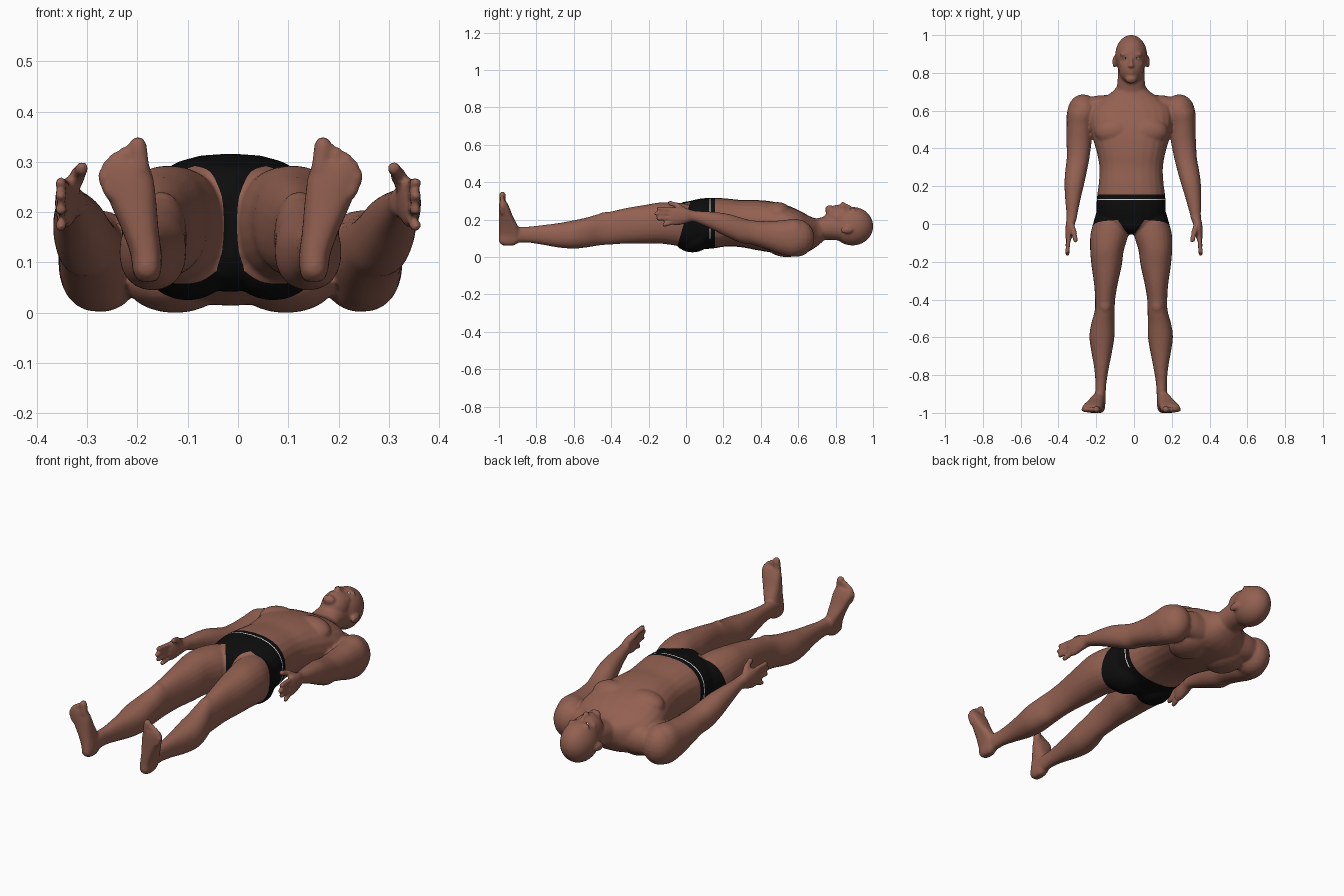
import bpy, bmesh, math
from mathutils import Vector

if "Cube" in bpy.data.objects:
    bpy.data.objects.remove(bpy.data.objects["Cube"])

CX = -0.015          # the figure's midline


def material(name, rgb):
    m = bpy.data.materials.new(name)
    m.diffuse_color = (*rgb, 1)
    m.use_nodes = True
    m.node_tree.nodes["Principled BSDF"].inputs["Base Color"].default_value = m.diffuse_color
    return m


SKIN = material("skin brown", (0.29, 0.118, 0.082))
BLACK = material("trunks black", (0.004, 0.004, 0.004))
WHITE = material("trim white", (0.7, 0.7, 0.7))
IRIS = material("iris brown", (0.05, 0.025, 0.015))


def spline(rows, steps=4):
    """Catmull-Rom interpolation of section rows."""
    out = []
    for i in range(len(rows) - 1):
        a, b = rows[max(i - 1, 0)], rows[i]
        c, d = rows[i + 1], rows[min(i + 2, len(rows) - 1)]
        for k in range(steps):
            t = k / steps
            out.append([0.5 * (2 * q + (r - p) * t + (2 * p - 5 * q + 4 * r - s) * t * t
                               + (3 * q - p - 3 * r + s) * t ** 3)
                        for p, q, r, s in zip(a, b, c, d)])
    return out + [list(rows[-1])]


def bridge(bm, rings):
    """Closed tube through rings of points."""
    rings = [[bm.verts.new(p) for p in r] for r in rings]
    n = len(rings[0])
    for r0, r1 in zip(rings, rings[1:]):
        for i in range(n):
            j = (i + 1) % n
            bm.faces.new((r0[i], r0[j], r1[j], r1[i]))
    bm.faces.new(rings[0][::-1])
    bm.faces.new(rings[-1])
    return [v for r in rings for v in r]


def loft(bm, rows, side=1, power=2.2, upright=False, n=24):
    """Rows: (x, position along axis, low, high, half width). Axis is y, or z if upright."""
    rings = []
    for x, along, lo, hi, rx in spline(rows):
        ring = []
        for i in range(n):
            a = 2 * math.pi * i / n
            c, s = math.cos(a), math.sin(a)
            u = side * (x + rx * math.copysign(abs(c) ** (2 / power), c))
            v = (lo + hi) / 2 + (hi - lo) / 2 * math.copysign(abs(s) ** (2 / power), s)
            ring.append((u, v, along) if upright else (u, along, v))
        rings.append(ring)
    return bridge(bm, rings)


def blob(bm, c, r, side=1, n=20, m=12):
    """Ellipsoid."""
    rings = []
    for k in range(m + 1):
        t = math.pi * (.02 + .96 * k / m)
        rings.append([(side * c[0] + r[0] * math.sin(t) * math.cos(2 * math.pi * i / n),
                       c[1] + r[1] * math.sin(t) * math.sin(2 * math.pi * i / n),
                       c[2] - r[2] * math.cos(t)) for i in range(n)])
    return bridge(bm, rings)


def digit(bm, a, b, r, side=1, n=12):
    """Rounded finger or toe from a to b."""
    a, b = Vector((a[0] * side, *a[1:])), Vector((b[0] * side, *b[1:]))
    q = (b - a).to_track_quat('Z', 'Y')
    rings = []
    for end, start in ((a, .03), (b, .5)):
        for k in range(5):
            t = math.pi * (start + .47 * k / 4)
            rings.append([end + q @ Vector((r * math.sin(t) * math.cos(2 * math.pi * i / n),
                                            r * math.sin(t) * math.sin(2 * math.pi * i / n),
                                            -r * math.cos(t))) for i in range(n)])
    return bridge(bm, rings)


bm = bmesh.new()

# torso
loft(bm, [(0, -.055, .11, .24, .02), (0, -.03, .07, .29, .06), (0, .02, .05, .303, .165),
          (0, .08, .045, .316, .183), (0, .15, .05, .32, .18), (0, .22, .06, .316, .171),
          (0, .30, .055, .308, .168), (0, .38, .04, .308, .182), (0, .46, .027, .30, .205),
          (0, .54, .018, .28, .222), (0, .61, .02, .25, .215), (0, .66, .035, .222, .16),
          (0, .70, .06, .208, .10), (0, .73, .085, .20, .075)], power=2.4)
# neck
loft(bm, [(0, .64, .06, .21, .09), (0, .70, .085, .21, .08), (0, .76, .095, .225, .072),
          (0, .84, .09, .23, .07)])
# head and face
blob(bm, (0, .89, .168), (.085, .111, .103), n=32, m=20)
blob(bm, (0, .825, .205), (.067, .085, .075), n=28, m=16)
blob(bm, (0, .768, .257), (.032, .025, .024))
blob(bm, (0, .85, .268), (.011, .034, .022))
blob(bm, (0, .838, .283), (.016, .012, .018))
blob(bm, (0, .812, .273), (.025, .006, .012))
blob(bm, (0, .799, .272), (.021, .006, .012))

for s in (-1, 1):
    blob(bm, (.032, .898, .255), (.028, .010, .014), s)       # brow
    blob(bm, (.04, .845, .238), (.022, .02, .02), s)          # cheek
    blob(bm, (.088, .858, .148), (.011, .033, .02), s)        # ear
    blob(bm, (.09, .49, .235), (.105, .075, .062), s)         # chest
    blob(bm, (.11, .54, .065), (.10, .11, .062), s)           # shoulder blade
    blob(bm, (.13, .625, .115), (.15, .058, .075), s)         # collar
    blob(bm, (.085, .035, .105), (.09, .10, .077), s)         # buttock
    blob(bm, (.138, -.43, .21), (.036, .05, .034), s)         # knee
    # leg
    loft(bm, [(.105, .06, .06, .27, .08), (.108, 0, .052, .288, .094), (.116, -.06, .065, .295, .10),
              (.128, -.14, .075, .295, .089), (.13, -.22, .075, .282, .08), (.134, -.32, .075, .265, .062),
              (.138, -.40, .07, .247, .053), (.14, -.46, .066, .235, .053), (.15, -.53, .055, .215, .062),
              (.155, -.60, .048, .20, .066), (.156, -.68, .054, .185, .054), (.157, -.76, .068, .175, .039),
              (.160, -.84, .08, .166, .029), (.163, -.90, .08, .165, .028), (.165, -.95, .08, .16, .028)], s)
    # foot
    loft(bm, [(.165, .065, -.98, -.92, .018), (.166, .085, -1, -.893, .028), (.168, .12, -1, -.885, .031),
              (.180, .17, -1, -.90, .037), (.193, .22, -1, -.925, .046), (.205, .27, -1, -.945, .052),
              (.208, .30, -.998, -.96, .045)], s, 2.6, True)
    digit(bm, (.178, -.982, .29), (.184, -.982, .336), .018, s)
    for x0, x1, z in ((.203, .211, .322), (.217, .230, .310), (.230, .244, .295), (.240, .253, .276)):
        digit(bm, (x0, -.983, z - .035), (x1, -.982, z), .0125, s)
    # arm and palm
    arm = loft(bm, [(.25, .67, .06, .145, .05), (.262, .60, .008, .205, .076), (.272, .52, .015, .20, .07),
                    (.276, .43, .045, .195, .066), (.281, .35, .07, .20, .06), (.29, .29, .08, .215, .058),
                    (.30, .22, .11, .235, .053), (.308, .14, .15, .245, .042), (.313, .06, .185, .25, .03),
                    (.315, .03, .192, .255, .027), (.322, 0, .183, .265, .024),
                    (.328, -.05, .172, .27, .021), (.332, -.085, .178, .266, .014)], s)
    arm += blob(bm, (.255, .59, .105), (.083, .097, .10), s)  # shoulder
    # fingers and thumb
    for z0, y1, z1 in ((.257, -.148, .262), (.235, -.158, .236), (.212, -.148, .208), (.189, -.115, .176)):
        arm += digit(bm, (.331, -.07, z0), (.338, y1, z1), .0118, s)
    arm += digit(bm, (.318, 0, .245), (.302, -.05, .28), .016, s)
    arm += digit(bm, (.302, -.05, .28), (.295, -.085, .291), .0135, s)
    if s > 0:  # this arm is held slightly further out
        for v in arm:
            v.co.x += .03 * min(1, max(0, (.45 - v.co.y) / .45))

bmesh.ops.recalc_face_normals(bm, faces=bm.faces)

# melt all parts into one smooth skin
me = bpy.data.meshes.new("raw")
bm.to_mesh(me)
bm.free()
raw = bpy.data.objects.new("raw", me)
bpy.context.collection.objects.link(raw)
rm = raw.modifiers.new("melt", 'REMESH')
rm.mode, rm.voxel_size = 'VOXEL', .007
sm = raw.modifiers.new("soften", 'SMOOTH')
sm.factor, sm.iterations = .5, 4
dg = bpy.context.evaluated_depsgraph_get()
skin = bpy.data.meshes.new_from_object(raw.evaluated_get(dg))
bpy.data.objects.remove(raw)

bm = bmesh.new()
bm.from_mesh(skin)
low = min(v.co.z for v in bm.verts)

# cut the seams of the trunks into the skin
WAIST, STRIPE = .156, (.126, .132)
cuts = [((0, WAIST, 0), (0, 1, 0)), ((0, STRIPE[0], 0), (0, 1, 0)), ((0, STRIPE[1], 0), (0, 1, 0)),
        ((0, .02, .29), (0, 1, -.29)), ((.07, .02, 0), (1.4, -1, 0)), ((-.07, .02, 0), (1.4, 1, 0))]
for co, no in cuts:
    verts = {v for v in bm.verts if abs(v.co.x) < .225 and -.12 < v.co.y < .18}
    edges = {e for v in verts for e in v.link_edges}
    faces = {f for v in verts for f in v.link_faces}
    bmesh.ops.bisect_plane(bm, geom=list(verts) + list(edges) + list(faces),
                           plane_co=co, plane_no=no, dist=1e-5)


def in_trunks(c):
    edge = min(.02 - .29 * (.29 - c.z), .02 - 1.4 * (.07 - abs(c.x)))
    return abs(c.x) < .225 and max(edge, -.08) < c.y < WAIST


for f in bm.faces:
    c = f.calc_center_median()
    f.smooth = True
    f.material_index = 0
    if in_trunks(c):
        f.material_index = 2 if STRIPE[0] < c.y < STRIPE[1] and c.z > .1 else 1


def add_object(name, b, mats):
    m = bpy.data.meshes.new(name)
    b.to_mesh(m)
    b.free()
    for mat in mats:
        m.materials.append(mat)
    o = bpy.data.objects.new(name, m)
    o.location = (CX, 0, -low)
    bpy.context.collection.objects.link(o)


# body and swim trunks share the cut seam
for name, keep in (("body", {0}), ("swim_trunks", {1, 2})):
    b = bm.copy()
    bmesh.ops.delete(b, geom=[f for f in b.faces if f.material_index not in keep], context='FACES')
    add_object(name, b, (SKIN, BLACK, WHITE))
bm.free()

# eyes
for s, side in ((-1, "left"), (1, "right")):
    for name, c, r, mat in (("eye", (.031, .878, .258), (.013, .006, .006), WHITE),
                            ("iris", (.031, .878, .262), (.0045, .0045, .003), IRIS)):
        b = bmesh.new()
        blob(b, c, r, s)
        for f in b.faces:
            f.smooth = True
        add_object(f"{side}_{name}", b, (mat,))
